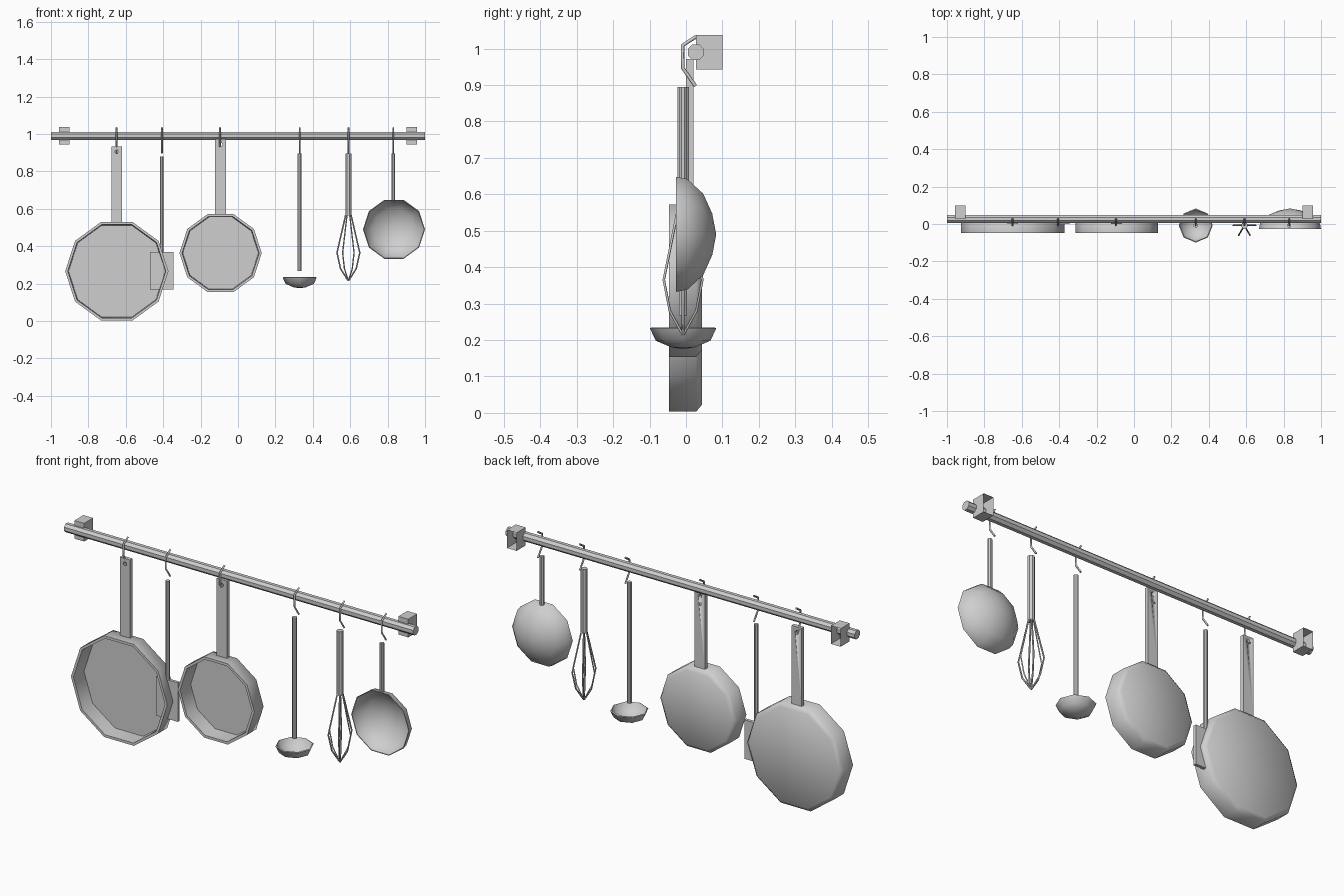
import bpy, bmesh, math
from mathutils import Vector

if "Cube" in bpy.data.objects:
    bpy.data.objects.remove(bpy.data.objects["Cube"])

metal = bpy.data.materials.new("light_grey_metal")
metal.diffuse_color = (0.62, 0.62, 0.62, 1)
metal.use_nodes = True
metal.node_tree.nodes["Principled BSDF"].inputs["Base Color"].default_value = metal.diffuse_color


def finish(name, bm, angle=30):
    bmesh.ops.recalc_face_normals(bm, faces=bm.faces)
    me = bpy.data.meshes.new(name)
    bm.to_mesh(me)
    bm.free()
    me.materials.append(metal)
    ob = bpy.data.objects.new(name, me)
    bpy.context.collection.objects.link(ob)
    bpy.ops.object.select_all(action='DESELECT')
    ob.select_set(True)
    bpy.context.view_layer.objects.active = ob
    bpy.ops.object.shade_smooth_by_angle(angle=math.radians(angle))
    return ob


def lathe(name, profile, sides, center, axis='Z', angle=30, start=0.0):
    """Revolve (radius, height) points around an axis through center."""
    bm = bmesh.new()
    c = Vector(center)

    def point(r, h, a):
        u, v = r * math.cos(a), r * math.sin(a)
        return c + Vector({'Z': (u, v, h), 'Y': (u, h, v), 'X': (h, u, v)}[axis])

    rings = []
    for r, h in profile:
        n = 1 if r == 0 else sides
        rings.append([bm.verts.new(point(r, h, start + math.tau * i / sides)) for i in range(n)])
    for a, b in zip(rings, rings[1:]):
        for i in range(sides):
            j = (i + 1) % sides
            quad = [a[i % len(a)], a[j % len(a)], b[j % len(b)], b[i % len(b)]]
            bm.faces.new(list(dict.fromkeys(quad)))
    return finish(name, bm, angle)


def rod(name, x, y, z0, z1, r, sides=8):
    return lathe(name, [(0, z0), (r, z0), (r, z1), (0, z1)], sides, (x, y, 0),
                 start=math.pi / sides)


def box(name, lo, hi, open_back=False):
    bm = bmesh.new()
    bmesh.ops.create_cube(bm, size=1)
    for v in bm.verts:
        v.co = [l + (t + 0.5) * (h - l) for t, l, h in zip(v.co, lo, hi)]
    if open_back:
        back = [f for f in bm.faces if f.calc_center_median().y > hi[1] - 1e-4]
        bmesh.ops.delete(bm, geom=back, context='FACES_ONLY')
    return finish(name, bm)


def wire(name, paths, r):
    cu = bpy.data.curves.new(name, 'CURVE')
    cu.dimensions = '3D'
    cu.bevel_depth = r
    cu.bevel_resolution = 0
    cu.use_fill_caps = True
    for path in paths:
        sp = cu.splines.new('POLY')
        sp.points.add(len(path) - 1)
        for p, co in zip(sp.points, path):
            p.co = (*co, 1)
    cu.materials.append(metal)
    ob = bpy.data.objects.new(name, cu)
    bpy.context.collection.objects.link(ob)
    bpy.ops.object.select_all(action='DESELECT')
    ob.select_set(True)
    bpy.context.view_layer.objects.active = ob
    bpy.ops.object.convert(target='MESH')


# Wall rail and its two open-backed brackets
lathe("rail", [(0, -1), (0.0235, -1), (0.0235, 1), (0, 1)], 8, (0, 0.027, 0.99), 'X',
      start=math.pi / 8)
for side, x in (("left", -0.928), ("right", 0.928)):
    box(side + "_bracket", (x - 0.028, 0.027, 0.943), (x + 0.028, 0.1, 1.037), True)

# Hooks over the rail
hook = [(0.028, 1.033), (-0.009, 1.009), (-0.009, 0.947), (0.026, 0.897)]
for i, x in enumerate((-0.65, -0.407, -0.097, 0.33, 0.59, 0.83)):
    wire(f"hook_{i + 1}", [[(x, y, z) for y, z in hook]], 0.005)


# Pans with a bevelled base and a flat pierced handle
def pan(name, x, z, r, top):
    lathe(name + "_body", [(0, 0.034), (r - 0.018, 0.034), (r - 0.014, -0.047), (r, -0.047),
                           (r, 0.028), (r - 0.02, 0.044), (0, 0.044)], 10, (x, 0, z), 'Y', 55)
    handle = box(name + "_handle", (x - 0.029, 0.0, z + r * 0.94), (x + 0.029, 0.02, top))
    hole = lathe(name + "_hole_cutter", [(0, -0.05), (0.01, -0.05), (0.01, 0.05), (0, 0.05)],
                 8, (x, 0.01, top - 0.028), 'Y')
    hole.hide_render = True
    hole.hide_set(True)
    mod = handle.modifiers.new("hole", 'BOOLEAN')
    mod.operation = 'DIFFERENCE'
    mod.solver = 'EXACT'
    mod.object = hole


pan("large_pan", -0.648, 0.266, 0.276, 0.933)
pan("small_pan", -0.093, 0.363, 0.22, 0.972)

# Spatula
rod("spatula_shaft", -0.408, 0.008, 0.365, 0.88, 0.011)
box("spatula_blade", (-0.471, 0.0, 0.168), (-0.345, 0.016, 0.37))

# Ladle
rod("ladle_shaft", 0.33, -0.008, 0.268, 0.895, 0.0115)
lathe("ladle_bowl", [(0, 0.18), (0.03, 0.185), (0.07, 0.203), (0.086, 0.235), (0.091, 0.232),
                     (0.075, 0.198), (0.032, 0.18), (0, 0.175)], 8, (0.33, -0.008, 0),
      angle=50)

# Whisk with six bowed wires
rod("whisk_handle", 0.59, -0.008, 0.563, 0.895, 0.017)
bow = [(0.014, 0.568), (0.061, 0.365), (0.042, 0.28), (0.001, 0.215)]
wire("whisk_wires", [[(0.59 + r * math.cos(a), -0.008 + r * math.sin(a), z) for r, z in bow]
                     for a in (k * math.pi / 3 for k in range(6))], 0.004)

# Wide scoop
rod("scoop_shaft", 0.83, -0.008, 0.635, 0.895, 0.0115)
lathe("scoop_bowl", [(0, 0.079), (0.058, 0.068), (0.115, 0.043), (0.156, 0.0), (0.162, -0.028),
                     (0.166, -0.028), (0.16, 0.003), (0.118, 0.047), (0.06, 0.072), (0, 0.083)],
      10, (0.834, 0, 0.49), 'Y', angle=55)
